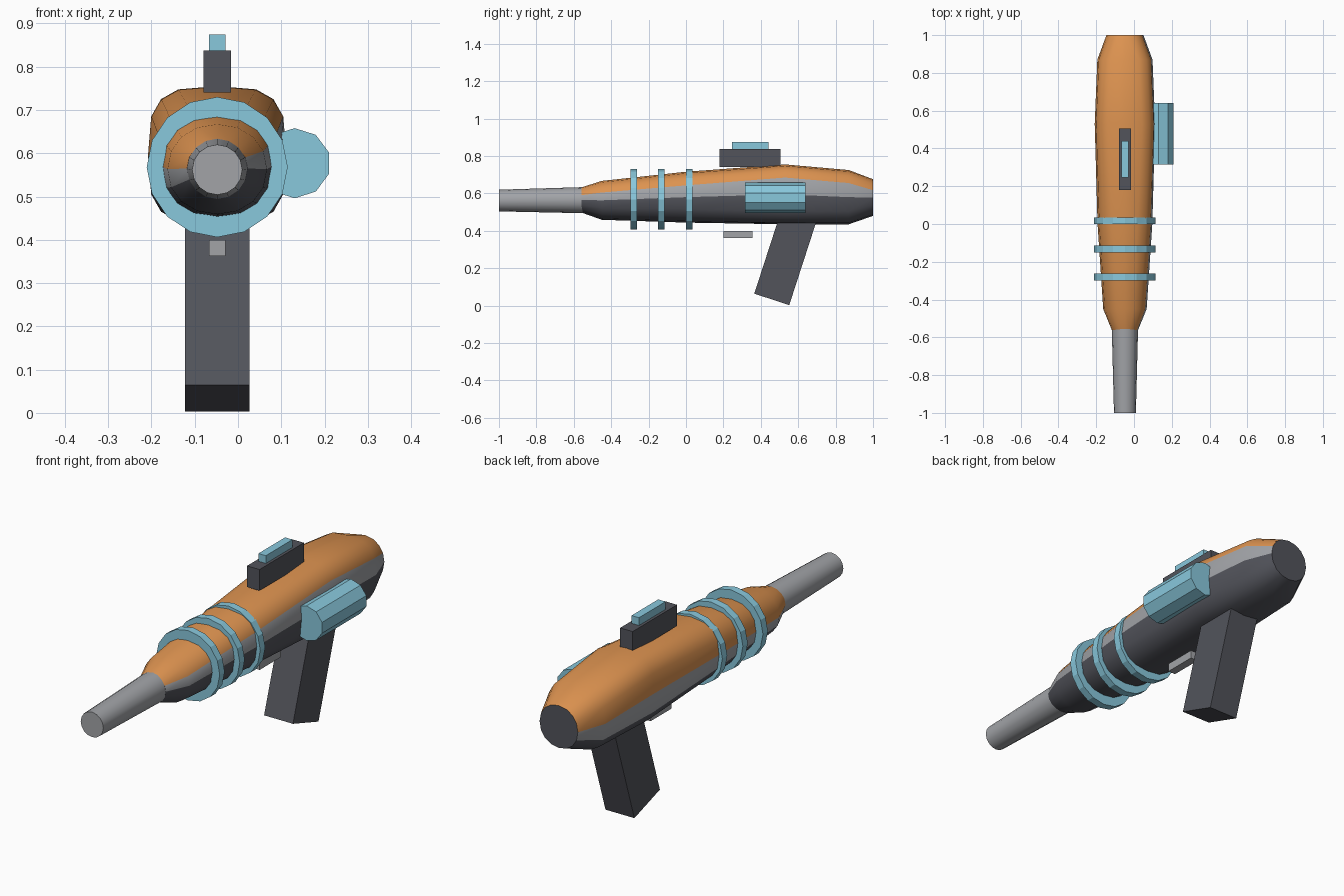
import bpy, bmesh, math
from mathutils import Matrix

if "Cube" in bpy.data.objects:
    bpy.data.objects.remove(bpy.data.objects["Cube"])

CX = -0.048  # centre line of the model
N = 16


def material(name, rgb):
    m = bpy.data.materials.new(name)
    m.diffuse_color = (*rgb, 1)
    m.use_nodes = True
    m.node_tree.nodes["Principled BSDF"].inputs["Base Color"].default_value = m.diffuse_color
    return m


ORANGE = material("orange", (0.72, 0.29, 0.08))
CYAN = material("light_blue", (0.25, 0.58, 0.72))
DARK = material("dark_grey", (0.085, 0.088, 0.105))
GREY = material("mid_grey", (0.36, 0.37, 0.39))


def finish(name, bm, mats, smooth=None):
    bmesh.ops.recalc_face_normals(bm, faces=bm.faces)
    mesh = bpy.data.meshes.new(name)
    bm.to_mesh(mesh)
    bm.free()
    ob = bpy.data.objects.new(name, mesh)
    bpy.context.collection.objects.link(ob)
    for m in mats:
        mesh.materials.append(m)
    if smooth:
        bpy.ops.object.select_all(action='DESELECT')
        ob.select_set(True)
        bpy.context.view_layer.objects.active = ob
        bpy.ops.object.shade_smooth_by_angle(angle=math.radians(smooth))
    return ob


def box(name, x, y, z, mat):
    bm = bmesh.new()
    size = [b - a for a, b in (x, y, z)]
    mid = [(a + b) / 2 for a, b in (x, y, z)]
    bmesh.ops.create_cube(bm, size=1, matrix=Matrix.Translation(mid) @ Matrix.Diagonal((*size, 1)))
    return finish(name, bm, [mat])


def loft(name, sections, sides, mats, cx=CX, turn=0.0, pick=None, smooth=None):
    """Skin closed rings along y; section = (y, centre z, half width, half height, roundness)."""
    bm = bmesh.new()
    rings = []
    for y, cz, rx, rz, e in sections:
        ring = []
        for i in range(sides):
            a = turn + 2 * math.pi * i / sides
            c, s = math.cos(a), math.sin(a)
            ring.append(bm.verts.new((cx + rx * math.copysign(abs(c) ** e, c), y,
                                      cz + rz * math.copysign(abs(s) ** e, s))))
        rings.append(ring)
    for a, b in zip(rings, rings[1:]):
        for i in range(sides):
            j = (i + 1) % sides
            f = bm.faces.new((a[i], a[j], b[j], b[i]))
            f.material_index = pick(i) if pick else 0
    bm.faces.new(rings[0])
    bm.faces.new(rings[-1])
    return finish(name, bm, mats, smooth)


# Two-tone body with a thin grey seam along each side
loft("body", [
    (-0.56, 0.565, 0.070, 0.067, 1.0),
    (-0.45, 0.563, 0.115, 0.104, 0.95),
    (0.00, 0.580, 0.145, 0.136, 0.8),
    (0.53, 0.595, 0.160, 0.160, 0.6),
    (0.87, 0.580, 0.146, 0.145, 0.68),
    (1.00, 0.578, 0.098, 0.098, 0.95),
], N, [DARK, ORANGE, GREY],
    pick=lambda i: 2 if i in (0, 8) else 1 if 0 < i < 8 else 0, smooth=30)

# Barrel
loft("barrel", [(-1.0, 0.562, 0.058, 0.058, 1), (-0.54, 0.564, 0.070, 0.070, 1)],
     N, [GREY], smooth=30)

# Coil rings around the front half
for k, y in enumerate((-0.28, -0.133, 0.017)):
    loft(f"coil_ring_{k + 1}", [(y - 0.018, 0.568, 0.163, 0.162, 1),
                                (y + 0.018, 0.568, 0.163, 0.162, 1)], N, [CYAN])

# Side canister
loft("side_canister", [(0.315, 0.577, 0.083, 0.081, 1), (0.64, 0.577, 0.083, 0.081, 1)],
     10, [CYAN], cx=0.131, turn=math.pi / 10)

# Sight and trigger
box("sight_base", (-0.08, -0.016), (0.18, 0.505), (0.74, 0.838), DARK)
box("sight_light", (-0.067, -0.029), (0.245, 0.44), (0.838, 0.874), CYAN)
box("trigger", (-0.067, -0.029), (0.2, 0.355), (0.362, 0.4), GREY)

# Raked grip, extruded from its side outline
bm = bmesh.new()
outline = [(0.365, 0.064), (0.552, 0.003), (0.704, 0.471), (0.517, 0.532)]
face = bm.faces.new([bm.verts.new((-0.122, y, z)) for y, z in outline])
ext = bmesh.ops.extrude_face_region(bm, geom=[face])["geom"]
bmesh.ops.translate(bm, vec=(0.148, 0, 0),
                    verts=[v for v in ext if isinstance(v, bmesh.types.BMVert)])
finish("grip", bm, [DARK])
